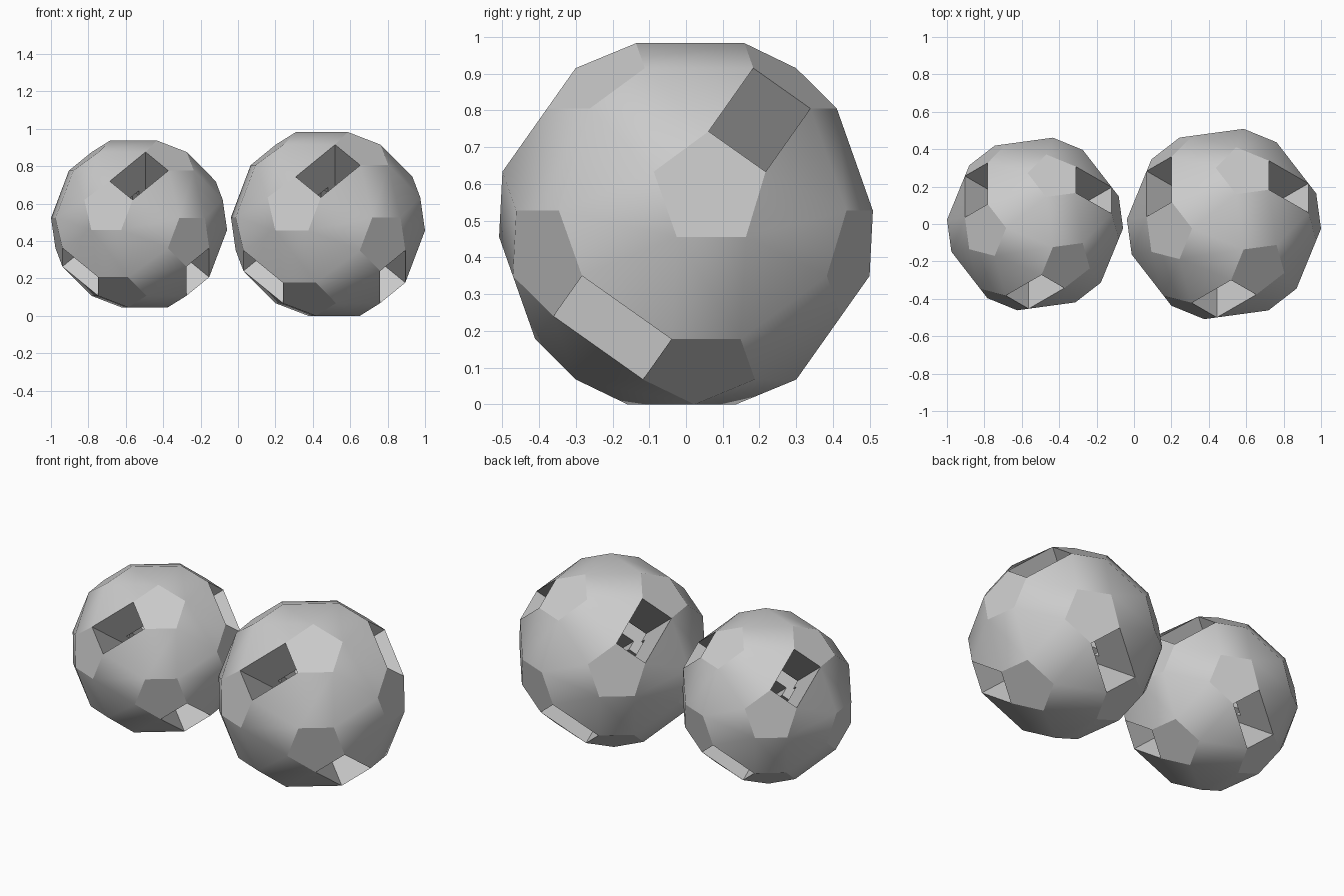
import bpy, bmesh, math
from itertools import product
from mathutils import Matrix, Vector

if "Cube" in bpy.data.objects:
    bpy.data.objects.remove(bpy.data.objects["Cube"])

PHI = (1 + 5 ** 0.5) / 2
EDGE = 0.19          # pentagon side
TOP = 0.4915         # centre to triangle face
P = EDGE / (2 * math.sin(math.pi / 5))       # pentagon circumradius
H = (TOP - 0.6071 * P) / 0.7947              # centre to pentagon face
HALF = math.atan(1 / PHI)                    # half angle between pentagons
APO = P * math.cos(math.pi / 5)
A = EDGE / 2                                             # tunnel half width
B = H * math.sin(HALF) - APO * math.cos(HALF)            # tunnel half length
M = H * math.cos(HALF) + APO * math.sin(HALF)            # centre to tunnel mouth

grey = bpy.data.materials.new("light_grey")
grey.diffuse_color = (0.6, 0.6, 0.6, 1)
grey.use_nodes = True
grey.node_tree.nodes["Principled BSDF"].inputs["Base Color"].default_value = grey.diffuse_color


def cyclic(p, q):
    """All cyclic permutations of (0, +-p, +-q)."""
    pts = []
    for s, t in product((-1, 1), repeat=2):
        v = (0, s * p, t * q)
        pts += [Vector(v[i:] + v[:i]) for i in range(3)]
    return pts


def add_shell(bm):
    """Twelve pentagons joined by rectangles and triangles, six rectangles open."""
    normals = [v.normalized() for v in cyclic(PHI, 1)]
    corners = cyclic(1 / PHI, PHI) + [Vector(v) for v in product((-1, 1), repeat=3)]
    for n in normals:
        for d in sorted(corners, key=lambda c: -c.dot(n))[:5]:
            bm.verts.new(n * H + (d - n * d.dot(n)).normalized() * P)
    bmesh.ops.convex_hull(bm, input=bm.verts[:])
    bmesh.ops.dissolve_limit(bm, angle_limit=math.radians(2),
                             verts=bm.verts[:], edges=bm.edges[:])
    bm.normal_update()
    mouths = [f for f in bm.faces if max(abs(c) for c in f.normal) > 0.999]
    bmesh.ops.delete(bm, geom=mouths, context='FACES')


def add_tunnels(bm):
    """Walls of three rectangular tunnels crossing at the centre."""
    g = [-M, -B, -A, A, B, M]

    def is_open(c):
        x, y, z = (abs(i - 2) for i in c)
        return ((y <= 1 and z == 0) or (z <= 1 and x == 0) or (x <= 1 and y == 0))

    for c in product(range(5), repeat=3):
        if not is_open(c):
            continue
        for axis, step in product(range(3), (-1, 1)):
            n = list(c)
            n[axis] += step
            if not 0 <= n[axis] <= 4 or is_open(n):
                continue
            u, w = (axis + 1) % 3, (axis + 2) % 3
            quad = []
            for du, dw in ((0, 0), (1, 0), (1, 1), (0, 1)):
                v = [0, 0, 0]
                v[axis] = g[c[axis] + (step > 0)]
                v[u], v[w] = g[c[u] + du], g[c[w] + dw]
                quad.append(bm.verts.new(v))
            bm.faces.new(quad[::-1] if step > 0 else quad)


# Stand the ball on a triangle: cube diagonal to z, then turn about z
r2, r3, r6 = 2 ** 0.5, 3 ** 0.5, 6 ** 0.5
stand = Matrix(((2 / r6, -1 / r6, -1 / r6), (0, 1 / r2, -1 / r2), (1 / r3, 1 / r3, 1 / r3)))
turn = Matrix.Rotation(math.radians(30), 3, 'Z') @ stand


def ball(name, x, scale):
    bm = bmesh.new()
    add_shell(bm)
    add_tunnels(bm)
    bmesh.ops.remove_doubles(bm, verts=bm.verts[:], dist=0.0005)
    bmesh.ops.dissolve_limit(bm, angle_limit=math.radians(2),
                             verts=bm.verts[:], edges=bm.edges[:])
    bm.transform(Matrix.Translation((x, 0, TOP)) @ (turn * scale).to_4x4())
    me = bpy.data.meshes.new(name)
    bm.to_mesh(me)
    bm.free()
    me.materials.append(grey)
    ob = bpy.data.objects.new(name, me)
    bpy.context.collection.objects.link(ob)
    bpy.ops.object.select_all(action='DESELECT')
    ob.select_set(True)
    bpy.context.view_layer.objects.active = ob
    bpy.ops.object.shade_smooth_by_angle(angle=math.radians(30))


ball("large_ball", 0.481, 1.0)
ball("small_ball", -0.529, 0.907)
